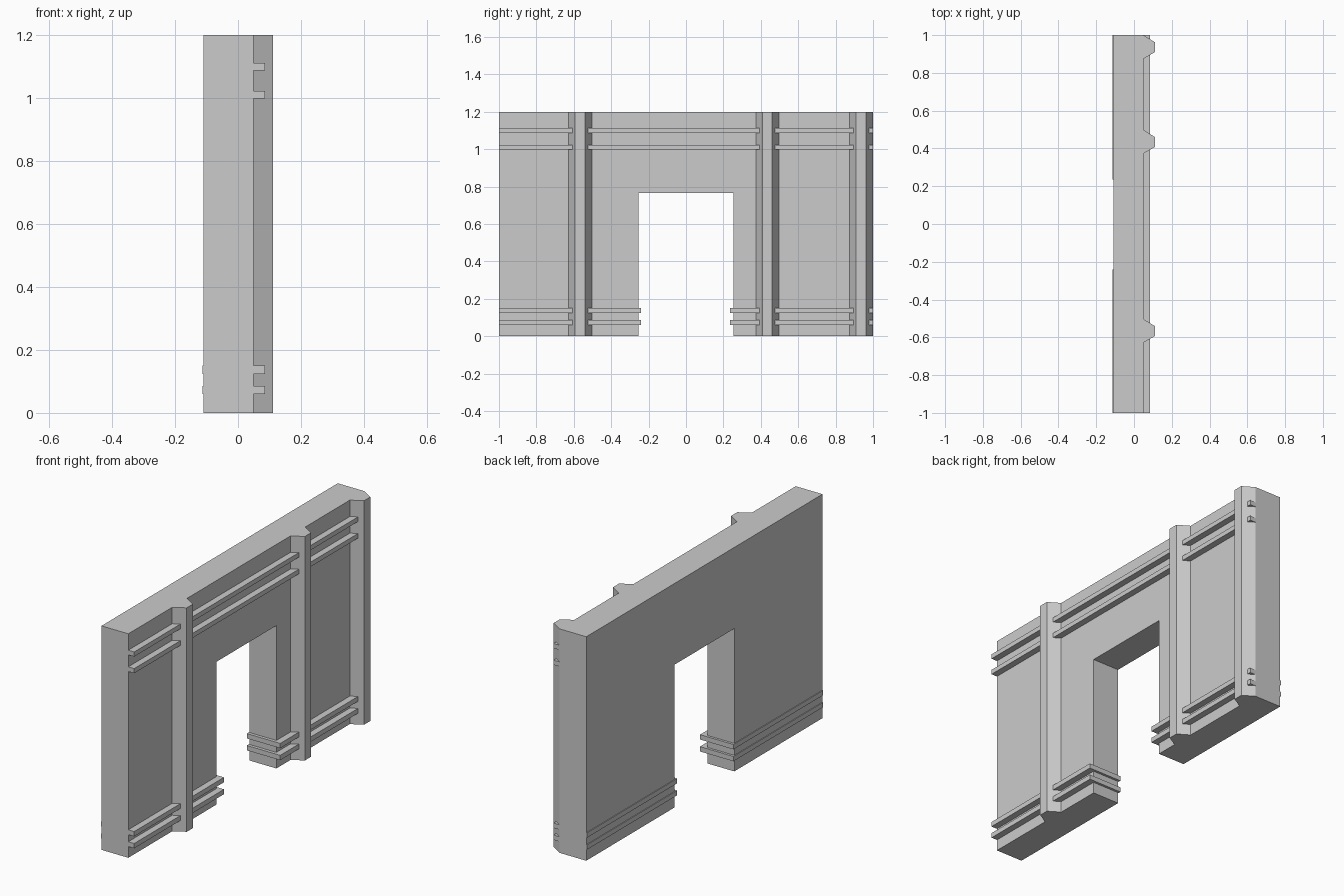
import bpy
import bmesh
from mathutils import Vector

if "Cube" in bpy.data.objects:
    bpy.data.objects.remove(bpy.data.objects["Cube"])


def prism(name, profile, direction):
    """Extrude a closed planar profile along a direction."""
    bm = bmesh.new()
    face = bm.faces.new([bm.verts.new(p) for p in profile])
    res = bmesh.ops.extrude_face_region(bm, geom=[face])
    verts = [g for g in res["geom"] if isinstance(g, bmesh.types.BMVert)]
    bmesh.ops.translate(bm, verts=verts, vec=Vector(direction))
    # the starting cap may remain or be replaced by extrusion
    if face.is_valid is False:
        bmesh.ops.holes_fill(bm, edges=bm.edges[:])
    bmesh.ops.recalc_face_normals(bm, faces=bm.faces[:])
    mesh = bpy.data.meshes.new(name)
    bm.to_mesh(mesh)
    bm.free()
    obj = bpy.data.objects.new(name, mesh)
    bpy.context.collection.objects.link(obj)
    return obj


def bar(name, x0, x1, y0, y1, z0, z1):
    profile = [(x0, y0, z0), (x1, y0, z0), (x1, y0, z1), (x0, y0, z1)]
    return prism(name, profile, (0, y1 - y0, 0))


BACK, FRONT, TRIM, RIB = -0.109, 0.05, 0.085, 0.111
HEIGHT, DOOR, DOOR_H = 1.2, 0.253, 0.765

# Wall slab with doorway
outline = [(-1, 0), (-DOOR, 0), (-DOOR, DOOR_H), (DOOR, DOOR_H),
           (DOOR, 0), (1, 0), (1, HEIGHT), (-1, HEIGHT)]
prism("wall", [(BACK, y, z) for y, z in outline], (FRONT - BACK, 0, 0))

# Tapered vertical ribs
for i, y in enumerate((-0.503, 0.498, 1.0)):
    section = [(FRONT, y - 0.125), (RIB, y - 0.09), (RIB, y - 0.038), (FRONT, y)]
    prism(f"rib_{i + 1}", [(x, v, 0) for x, v in section], (0, 0, HEIGHT))

# Upper trim bars on the ribbed side only
for i, z in enumerate((0.998, 1.087)):
    bar(f"upper_trim_{i + 1}", FRONT, TRIM, -1, 1, z, z + 0.025)

# Lower trim bars wrap round both legs and into the doorway
for i, z in enumerate((0.06, 0.124)):
    bar(f"lower_trim_left_{i + 1}", -0.113, TRIM, -1, -0.24, z, z + 0.026)
    bar(f"lower_trim_right_{i + 1}", -0.113, TRIM, 0.236, 1, z, z + 0.026)
